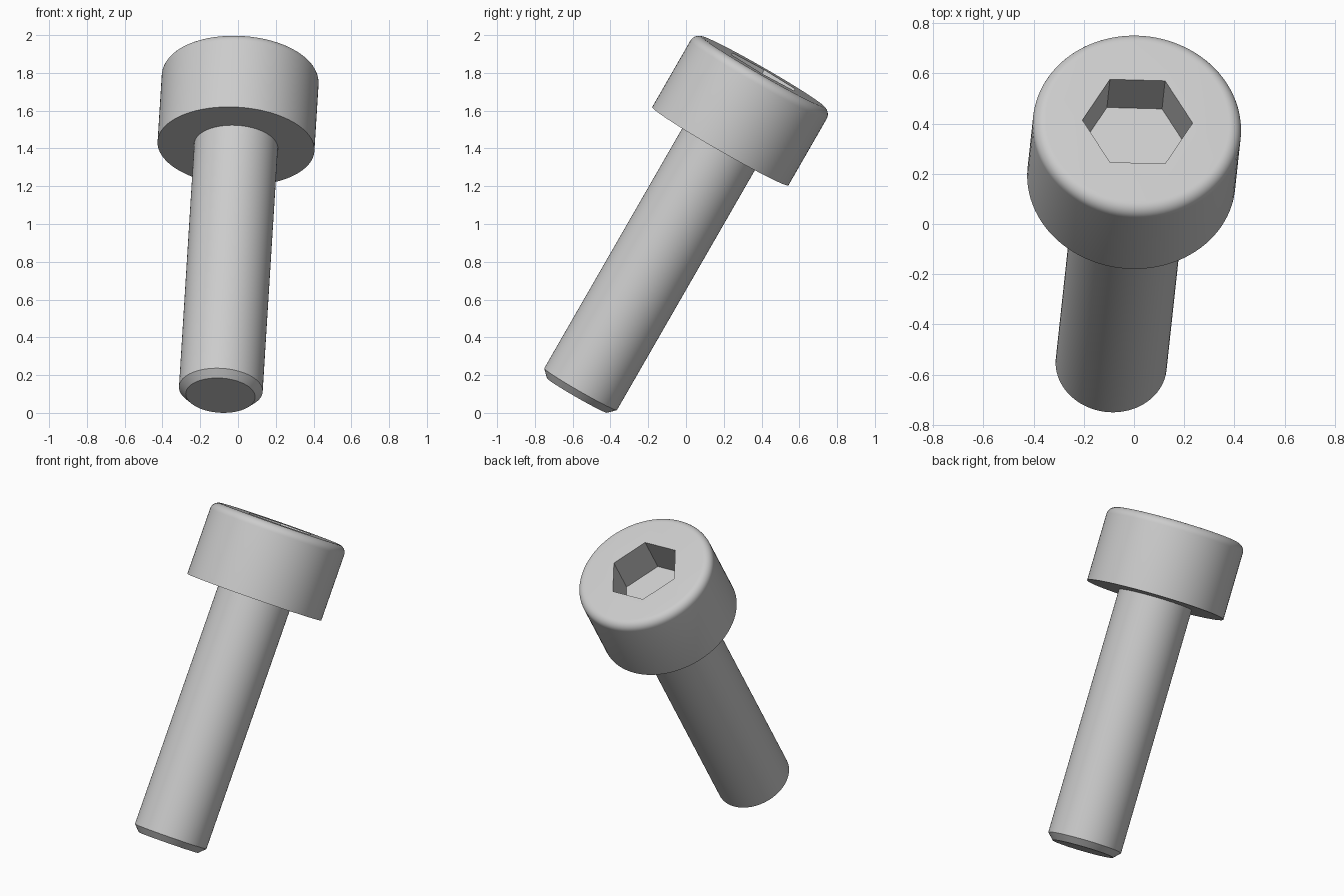
import bpy
import bmesh
from math import sin, cos, pi, radians
from mathutils import Matrix, Vector

cube = bpy.data.objects.get("Cube")
if cube:
    bpy.data.objects.remove(cube, do_unlink=True)

LENGTH, HEAD_HEIGHT = 1.98, 0.456
HEAD_R, FILLET = 0.416, 0.05
SHANK_R, CHAMFER = 0.222, 0.038
HEX_R, HEX_DEPTH = 0.22, 0.225
SIDES = 96

steel = bpy.data.materials.new("grey steel")
steel.use_nodes = True
grey = (0.6, 0.6, 0.6, 1)
steel.diffuse_color = grey
steel.node_tree.nodes["Principled BSDF"].inputs["Base Color"].default_value = grey


def add_object(name, bm):
    bmesh.ops.recalc_face_normals(bm, faces=bm.faces)
    mesh = bpy.data.meshes.new(name)
    bm.to_mesh(mesh)
    bm.free()
    mesh.materials.append(steel)
    obj = bpy.data.objects.new(name, mesh)
    bpy.context.collection.objects.link(obj)
    return obj


def lathe(name, profile):
    """Turn a radius/height profile around z, with flat end caps."""
    bm = bmesh.new()
    rings = [[bm.verts.new((r * cos(2 * pi * i / SIDES), r * sin(2 * pi * i / SIDES), z))
              for i in range(SIDES)] for r, z in profile]
    for low, high in zip(rings, rings[1:]):
        for i in range(SIDES):
            j = (i + 1) % SIDES
            bm.faces.new((low[i], low[j], high[j], high[i]))
    bm.faces.new(rings[0])
    bm.faces.new(rings[-1])
    return add_object(name, bm)


# Screw body: chamfered tip, plain shank, head with rounded upper rim
head_base = LENGTH - HEAD_HEIGHT
profile = [(SHANK_R - CHAMFER, 0), (SHANK_R, CHAMFER), (SHANK_R, head_base), (HEAD_R, head_base)]
for step in range(9):
    a = step / 8 * pi / 2
    profile.append((HEAD_R - FILLET + FILLET * cos(a), LENGTH - FILLET + FILLET * sin(a)))
screw = lathe("cap_screw", profile)

# Hexagonal socket cut into the head, corners on the local x axis
bm = bmesh.new()
bmesh.ops.create_cone(bm, cap_ends=True, segments=6, radius1=HEX_R, radius2=HEX_R, depth=2 * HEX_DEPTH)
top_corner = max(bm.verts, key=lambda v: v.co.x).co
turn = -Vector((1, 0)).angle_signed(top_corner.xy) if top_corner.y else 0
if abs(top_corner.y) > 0.01:
    bmesh.ops.rotate(bm, verts=bm.verts, matrix=Matrix.Rotation(pi / 6, 3, "Z"))
bmesh.ops.translate(bm, verts=bm.verts, vec=(0, 0, LENGTH))
cutter = add_object("socket_cutter", bm)
cutter.hide_render = True

cut = screw.modifiers.new("socket", "BOOLEAN")
cut.operation = "DIFFERENCE"
cut.solver = "EXACT"
cut.object = cutter
bpy.context.view_layer.objects.active = screw
screw.select_set(True)
bpy.ops.object.modifier_apply(modifier=cut.name)
bpy.data.objects.remove(cutter, do_unlink=True)

# Smooth turned surfaces, crisp machined edges
bpy.ops.object.shade_smooth_by_angle(angle=radians(25))

# Lean the whole screw back and slightly sideways, resting on its tip
screw.matrix_world = (Matrix.Translation((-0.093, -0.577, 0.0925))
                      @ Matrix.Rotation(radians(-29.9), 4, "X")
                      @ Matrix.Rotation(radians(3.1), 4, "Y"))
